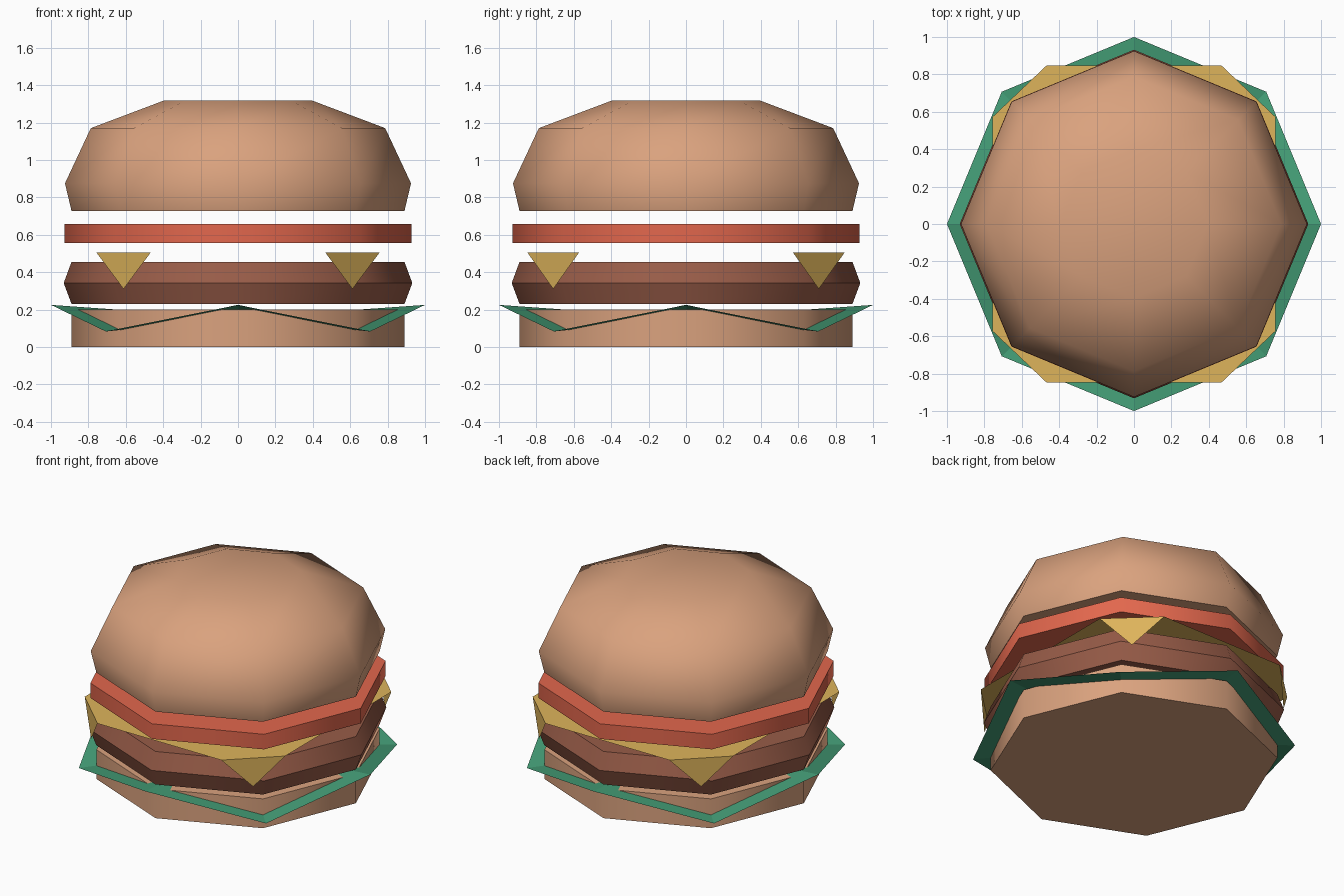
import bpy, bmesh, math

if "Cube" in bpy.data.objects:
    bpy.data.objects.remove(bpy.data.objects["Cube"])

SIDES = 8


def material(name, r, g, b):
    lin = lambda c: ((c / 255 + 0.055) / 1.055) ** 2.4
    m = bpy.data.materials.new(name)
    m.diffuse_color = (lin(r), lin(g), lin(b), 1)
    m.use_nodes = True
    m.node_tree.nodes["Principled BSDF"].inputs["Base Color"].default_value = m.diffuse_color
    return m


def finish(bm, name, mat, smooth=True):
    for f in bm.faces:
        f.smooth = smooth
    me = bpy.data.meshes.new(name)
    bm.to_mesh(me)
    bm.free()
    me.materials.append(mat)
    ob = bpy.data.objects.new(name, me)
    bpy.context.collection.objects.link(ob)
    return ob


def octagon(bm, r, z):
    steps = [2 * math.pi * i / SIDES for i in range(SIDES)]
    return [bm.verts.new((r * math.cos(a), r * math.sin(a), z)) for a in steps]


def layer(name, profile, mat, sharp):
    """Solid eight-sided layer from (radius, z) rings; 'sharp' lists hard rings."""
    bm = bmesh.new()
    rings = [octagon(bm, r, z) for r, z in profile]
    for lo, hi in zip(rings, rings[1:]):
        for i in range(SIDES):
            j = (i + 1) % SIDES
            bm.faces.new((lo[i], lo[j], hi[j], hi[i]))
    bm.faces.new(rings[0][::-1])
    bm.faces.new(rings[-1])
    for k in sharp:
        for i in range(SIDES):
            bm.edges.get((rings[k][i], rings[k][(i + 1) % SIDES])).smooth = False
    return finish(bm, name, mat)


bun = material("bun tan", 218, 162, 126)
green = material("lettuce green", 68, 157, 118)
brown = material("patty brown", 152, 92, 72)
yellow = material("cheese yellow", 222, 180, 91)
red = material("tomato red", 226, 103, 77)

# Solid layers
layer("bottom_bun", [(0.89, 0), (0.89, 0.2)], bun, (0, 1))
layer("patty", [(0.89, 0.23), (0.932, 0.342), (0.89, 0.455)], brown, (0, 1, 2))
layer("tomato", [(0.927, 0.555), (0.927, 0.658)], red, (0, 1))
layer("top_bun", [(0.89, 0.727), (0.925, 0.875), (0.787, 1.17), (0.395, 1.318)], bun, (0,))

# Lettuce: thin wavy sheet, rim alternating up and down
bm = bmesh.new()
rim = octagon(bm, 1.0, 0.225)
for v in rim[1::2]:
    v.co.z = 0.083
centre = bm.verts.new((0, 0, 0.154))
for i in range(SIDES):
    bm.faces.new((centre, rim[i], rim[(i + 1) % SIDES]))
finish(bm, "lettuce", green, smooth=False)

# Cheese: thin slice with its four corners folded straight down
bm = bmesh.new()
X, Y, CX, CY, Z = 0.757, 0.848, 0.467, 0.572, 0.505
outline = []
for sx, sy in ((1, 1), (-1, 1), (-1, -1), (1, -1)):
    pair = [bm.verts.new((sx * X, sy * CY, Z)), bm.verts.new((sx * CX, sy * Y, Z))]
    if sx * sy < 0:
        pair.reverse()
    tip = bm.verts.new((sx * (X + CX) / 2, sy * (Y + CY) / 2, 0.31))
    bm.faces.new((pair[1], pair[0], tip))
    outline += pair
bm.faces.new(outline)
finish(bm, "cheese", yellow, smooth=False)
